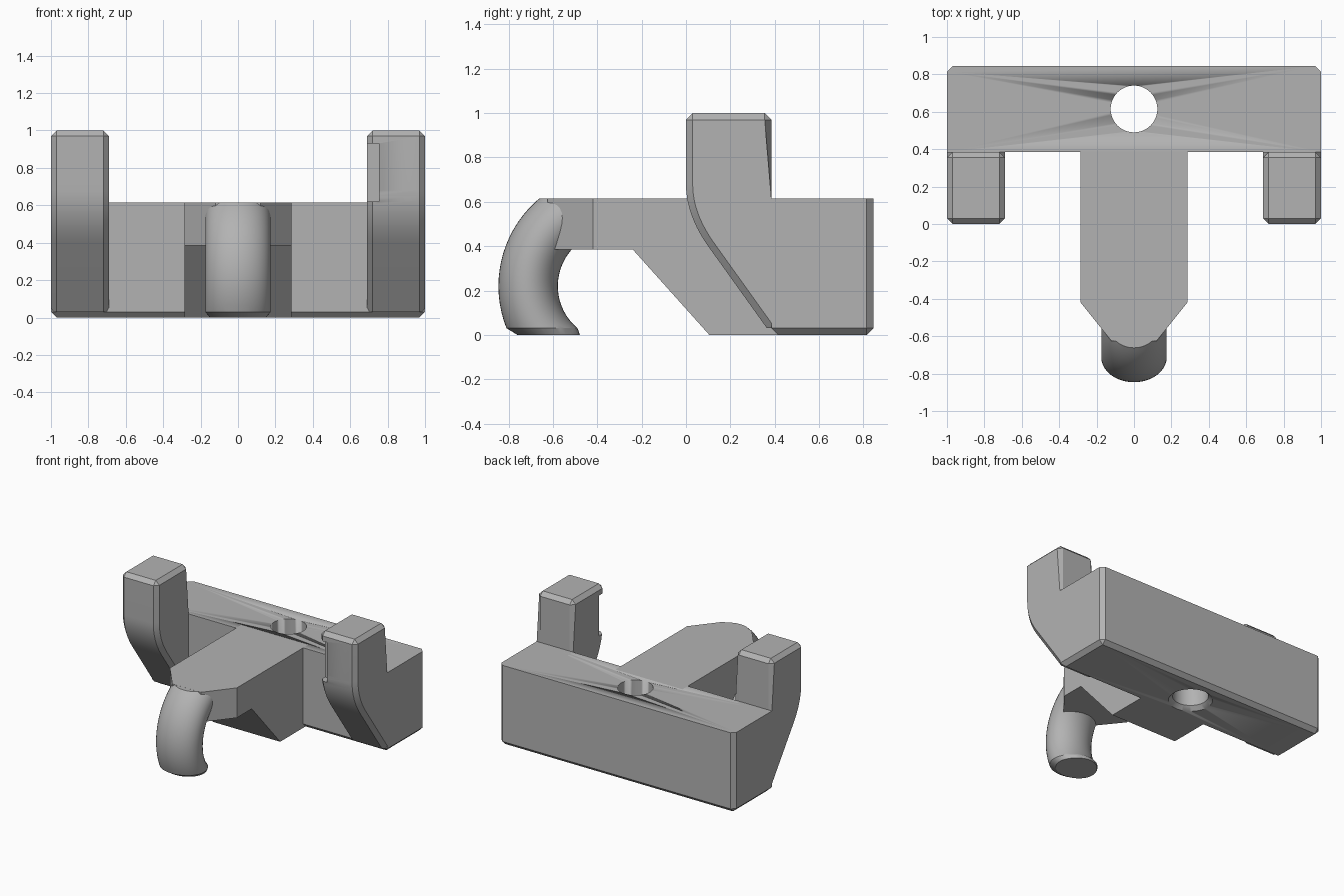
import bpy, bmesh
from math import sin, cos, pi, radians
from mathutils import Vector

if "Cube" in bpy.data.objects:
    bpy.data.objects.remove(bpy.data.objects["Cube"])

grey = bpy.data.materials.new("plain grey")
grey.use_nodes = True
GREY = (0.45, 0.45, 0.45, 1)
grey.diffuse_color = GREY
grey.node_tree.nodes["Principled BSDF"].inputs["Base Color"].default_value = GREY

TOP, EDGE = 0.615, 0.03   # deck height and chamfer width


def finish(bm, name, angle=25):
    bmesh.ops.recalc_face_normals(bm, faces=bm.faces)
    mesh = bpy.data.meshes.new(name)
    bm.to_mesh(mesh)
    bm.free()
    ob = bpy.data.objects.new(name, mesh)
    bpy.context.collection.objects.link(ob)
    mesh.materials.append(grey)
    bpy.ops.object.select_all(action='DESELECT')
    ob.select_set(True)
    bpy.context.view_layer.objects.active = ob
    bpy.ops.object.shade_smooth_by_angle(angle=radians(angle))
    return ob


def side_profile(points, x0, x1):
    """Extrude a (y, z) outline from x0 to x1."""
    bm = bmesh.new()
    face = bm.faces.new([bm.verts.new((x0, y, z)) for y, z in points])
    out = bmesh.ops.extrude_face_region(bm, geom=[face])["geom"]
    moved = [v for v in out if isinstance(v, bmesh.types.BMVert)]
    bmesh.ops.translate(bm, verts=moved, vec=(x1 - x0, 0, 0))
    bmesh.ops.recalc_face_normals(bm, faces=bm.faces)
    return bm


def chamfer(bm, rule):
    """Chamfer the edges whose two end points satisfy the rule."""
    edges = [e for e in bm.edges if rule(e.verts[0].co, e.verts[1].co)]
    bmesh.ops.bevel(bm, geom=edges, offset=EDGE, segments=1, affect='EDGES')


def trim(bm, point, normal):
    """Cut away the side the normal points to and close the opening."""
    geom = bm.verts[:] + bm.edges[:] + bm.faces[:]
    cut = bmesh.ops.bisect_plane(bm, geom=geom, plane_co=point, plane_no=normal,
                                 clear_outer=True)["geom_cut"]
    rim = [e for e in cut if isinstance(e, bmesh.types.BMEdge)]
    return bmesh.ops.contextual_create(bm, geom=rim)["faces"]


def subtract(ob, cutter):
    cutter.hide_render = True
    cutter.hide_set(True)
    mod = ob.modifiers.new("cut", 'BOOLEAN')
    mod.operation, mod.solver, mod.object = 'DIFFERENCE', 'EXACT', cutter


# Crossbar: chamfered below and on the rear corners
FRONT, BACK = 0.385, 0.845
bm = side_profile([(FRONT, 0), (BACK, 0), (BACK, TOP), (FRONT, TOP)], -1, 1)
chamfer(bm, lambda a, b: max(a.z, b.z) < 0.01
        or (min(a.y, b.y) > 0.8 and abs(a.z - b.z) > 0.1))
crossbar = finish(bm, "crossbar")

# Screw hole with a countersunk lower rim
bm = bmesh.new()
rings = []
for radius, z in ((0.185, -0.03), (0.125, 0.03), (0.125, 0.7)):
    rings.append(bmesh.ops.create_circle(bm, segments=48, radius=radius)["verts"])
    bmesh.ops.translate(bm, verts=rings[-1], vec=(0, 0.615, z))
for low, high in zip(rings, rings[1:]):
    for i in range(48):
        j = (i + 1) % 48
        bm.faces.new((low[i], low[j], high[j], high[i]))
bm.faces.new(rings[0])
bm.faces.new(rings[-1])
subtract(crossbar, finish(bm, "hole_cutter"))

# Upright prongs: front drops straight, bends, then slopes back to the base
bend = []
P = [Vector(p) for p in ((0, 0.68), (0, 0.54), (0.1, 0.4))]
for i in range(11):
    t = i / 10
    bend.append(tuple(P[0] * (1 - t) ** 2 + P[1] * 2 * t * (1 - t) + P[2] * t * t))
outline = [(0, 1), *bend, (0.365, EDGE), (0.6, EDGE), (0.6, TOP), (FRONT, TOP), (FRONT, 1)]


def prong_edge(a, b):
    if min(a.z, b.z) > 0.99:
        return True
    along_side = abs(a.x - b.x) < 0.01
    return along_side and max(a.y, b.y) < 0.39 and max(a.z, b.z) > 0.1


prongs = {}
for side, name in ((1, "left_prong"), (-1, "right_prong")):
    bm = side_profile(outline, side * 0.69, side)
    chamfer(bm, prong_edge)
    prongs[name] = finish(bm, name, 20)

# Small relief on the inner front corner of the left prong
bm = side_profile([(-0.1, 0.62), (0.07, 0.62), (0.07, 0.93), (-0.1, 0.93)], 0.6, 0.755)
subtract(prongs["left_prong"], finish(bm, "relief_cutter"))

# Forward arm with a sloped gusset and a tapered nose
bm = side_profile([(-0.625, TOP), (-0.625, 0.385), (-0.24, 0.385), (0.105, 0),
                   (0.45, 0), (0.45, TOP)], -0.285, 0.285)
for side in (-1, 1):
    trim(bm, (side * 0.285, -0.42, 0), (side * 1.0, -0.8, 0))
finish(bm, "forward_arm")

# Curved hook: an oval section swept round an arc, trimmed flat at both ends
bm = bmesh.new()
SIDES, STEPS = 40, 36
rings = []
for s in range(STEPS + 1):
    a = radians(-65 + 155 * s / STEPS)
    ring = []
    for k in range(SIDES):
        t = 2 * pi * k / SIDES
        r = 0.382 + 0.134 * cos(t)
        ring.append(bm.verts.new((0.175 * sin(t), -0.33 - r * cos(a), 0.22 + r * sin(a))))
    rings.append(ring)
for low, high in zip(rings, rings[1:]):
    for k in range(SIDES):
        j = (k + 1) % SIDES
        bm.faces.new((low[k], low[j], high[j], high[k]))
bm.faces.new(rings[0])
bm.faces.new(rings[-1])
trim(bm, (0, 0, TOP - 0.0005), (0, 0, 1))
foot = trim(bm, (0, 0, EDGE), (0, 0, -1))

# Chamfered foot of the hook
out = bmesh.ops.extrude_face_region(bm, geom=foot)["geom"]
bmesh.ops.delete(bm, geom=[f for f in foot if f.is_valid], context='FACES_ONLY')
for v in out:
    if isinstance(v, bmesh.types.BMVert):
        v.co = (v.co.x * 0.86, -0.62 + (v.co.y + 0.65) * 0.88, 0)
finish(bm, "hook", 30)
